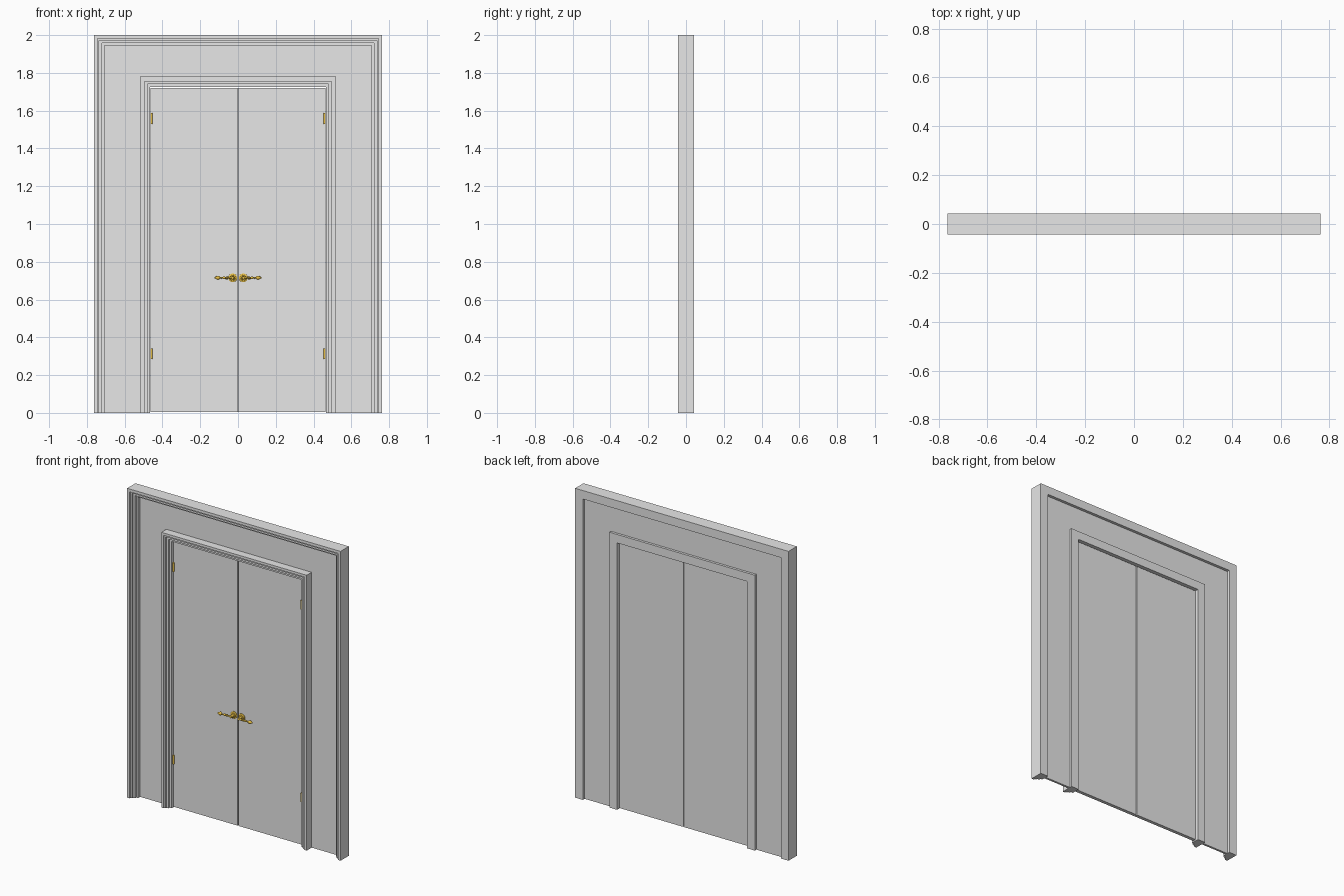
import bpy, bmesh, math
from mathutils import Matrix

if "Cube" in bpy.data.objects:
    bpy.data.objects.remove(bpy.data.objects["Cube"])


def material(name, rgb):
    m = bpy.data.materials.new(name)
    m.diffuse_color = (*rgb, 1)
    m.use_nodes = True
    m.node_tree.nodes["Principled BSDF"].inputs["Base Color"].default_value = m.diffuse_color
    return m


GREY = material("grey paint", (0.8, 0.8, 0.8))
GOLD = material("gold metal", (0.8, 0.52, 0.06))


def finish(bm, name, mat, smooth=False):
    bmesh.ops.recalc_face_normals(bm, faces=bm.faces)
    me = bpy.data.meshes.new(name)
    bm.to_mesh(me)
    bm.free()
    me.materials.append(mat)
    ob = bpy.data.objects.new(name, me)
    bpy.context.collection.objects.link(ob)
    if smooth:
        bpy.context.view_layer.objects.active = ob
        ob.select_set(True)
        bpy.ops.object.shade_smooth_by_angle(angle=math.radians(40))
        ob.select_set(False)
    return ob


def box(name, x0, x1, y0, y1, z0, z1, mat):
    bm = bmesh.new()
    bmesh.ops.create_cube(bm, size=1)
    for v in bm.verts:
        v.co = ((x0 + x1) / 2 + v.co.x * (x1 - x0),
                (y0 + y1) / 2 + v.co.y * (y1 - y0),
                (z0 + z1) / 2 + v.co.z * (z1 - z0))
    return finish(bm, name, mat)


def arch(name, profile, half_w, height, top_scale=1.0):
    """Sweep an (inset, y) profile up, across and down with mitred corners."""
    bm = bmesh.new()
    rings = []
    for side, at_top in ((-1, 0), (-1, 1), (1, 1), (1, 0)):
        rings.append([bm.verts.new((side * (half_w - i), y,
                                    at_top * (height - i * top_scale)))
                      for i, y in profile])
    n = len(profile)
    for a, b in zip(rings, rings[1:]):
        for k in range(n):
            bm.faces.new((a[k], a[(k + 1) % n], b[(k + 1) % n], b[k]))
    bm.faces.new(rings[0])
    bm.faces.new(rings[-1])
    return finish(bm, name, GREY)


def lathe(name, profile, matrix, mat, n=16):
    """Turn (distance, radius) points around local z."""
    bm = bmesh.new()
    rings = [[bm.verts.new((r * math.cos(2 * math.pi * k / n),
                            r * math.sin(2 * math.pi * k / n), d))
              for k in range(n)] for d, r in profile]
    for a, b in zip(rings, rings[1:]):
        for k in range(n):
            bm.faces.new((a[k], a[(k + 1) % n], b[(k + 1) % n], b[k]))
    bm.faces.new(rings[0])
    bm.faces.new(rings[-1])
    bm.transform(matrix)
    return finish(bm, name, mat, True)


# Stepped mouldings, highest on the outer edge
arch("outer_frame", [(0, .0425), (0, -.0425), (.018, -.0425), (.018, -.034),
                     (.028, -.034), (.028, -.024), (.043, -.024),
                     (.043, -.010), (.055, -.010), (.055, .0425)], .763, 2.0)
arch("inner_frame", [(0, .040), (0, -.041), (.016, -.041), (.016, -.034),
                     (.026, -.034), (.026, -.026), (.040, -.026),
                     (.040, -.014), (.055, -.014), (.055, .040)], .52, 1.78)

# Wall panel between the two frames
arch("wall_panel", [(0, .024), (0, .010), (.205, .010), (.205, .024)],
     .715, 1.95, .18 / .205)

# Strip closing the gap between the leaves
box("meeting_strip", -.012, .012, .008, .016, .006, 1.718, GREY)

ROSETTE = [(0, .023), (.004, .023), (.007, .019), (.007, .015), (.010, .014),
           (.012, .009), (.030, .007), (.036, .008), (.038, .005)]
LEVER = [(0, .005), (.014, .006), (.024, .004), (.028, .0075), (.034, .0075),
         (.038, .004), (.043, .007), (.049, .007), (.053, .004), (.060, .005),
         (.066, .004), (.070, .009), (.078, .011), (.086, .008), (.098, .0015)]

for s, side in ((-1, "left"), (1, "right")):
    # Door leaf
    x = sorted((s * .003, s * .462))
    box(side + "_door_leaf", x[0], x[1], 0, .022, .006, 1.72, GREY)
    # Handle: rosette with neck, and turned lever
    lathe(side + "_rosette", ROSETTE,
          Matrix.Translation((s * .028, 0, .715)) @
          Matrix.Rotation(math.pi / 2, 4, 'X'), GOLD, 24)
    lathe(side + "_lever", LEVER,
          Matrix.Translation((s * .028, -.030, .715)) @
          Matrix.Rotation(s * math.pi / 2, 4, 'Y'), GOLD)
    # Hinges
    for z, place in ((.285, "lower"), (1.53, "upper")):
        lathe(f"{side}_{place}_hinge", [(0, .006), (.057, .006)],
              Matrix.Translation((s * .458, -.005, z)), GOLD, 12)
